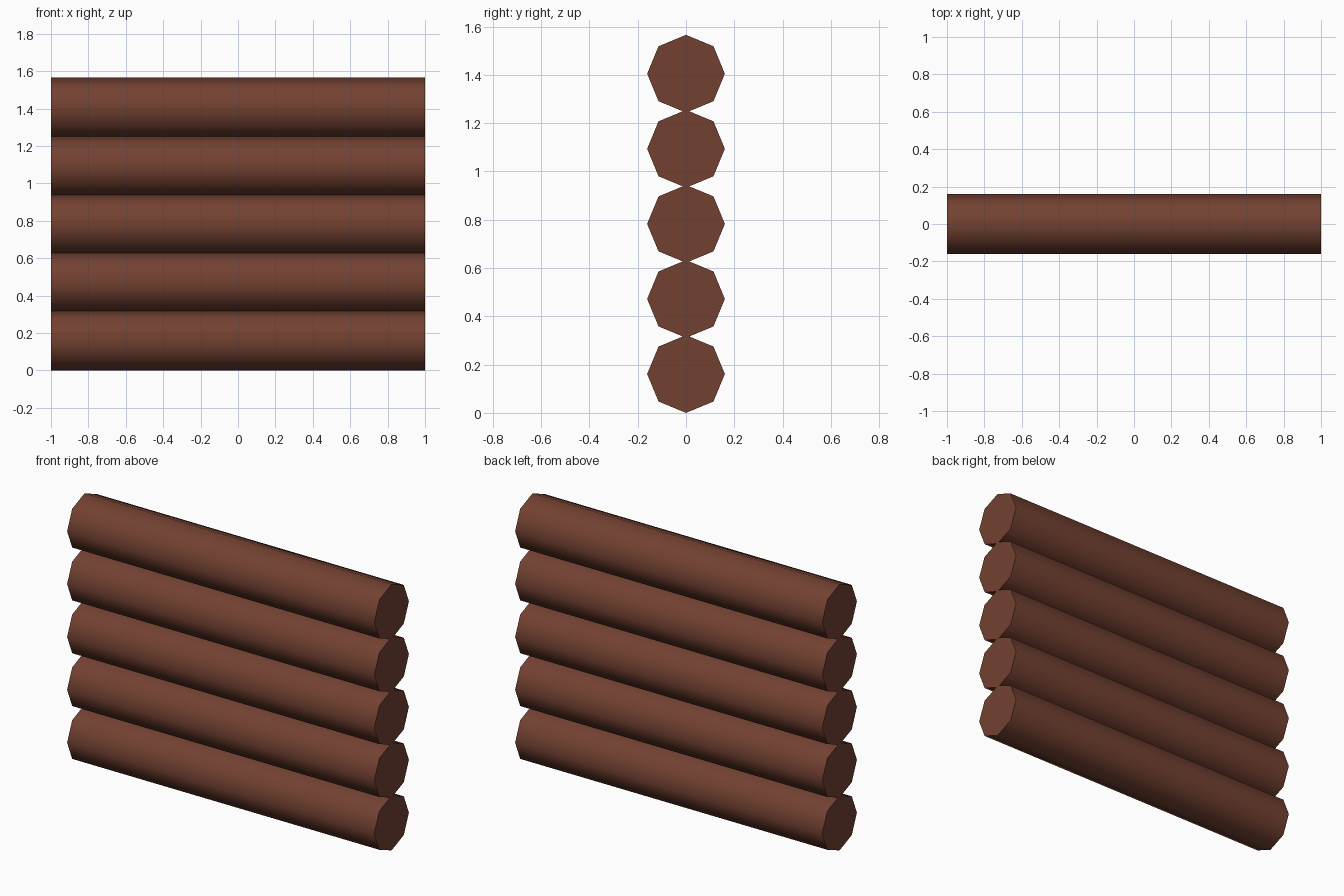
import bpy
import math

if "Cube" in bpy.data.objects:
    bpy.data.objects.remove(bpy.data.objects["Cube"])

RADIUS = 0.161
LENGTH = 2.0
SPACING = 0.311
COUNT = 5

bark = bpy.data.materials.new("brown_wood")
bark.diffuse_color = (0.170, 0.053, 0.031, 1.0)
bark.use_nodes = True
bark.node_tree.nodes["Principled BSDF"].inputs["Base Color"].default_value = bark.diffuse_color


def add_log(index):
    # Eight-sided log lying along x, with a corner pointing straight up
    bpy.ops.mesh.primitive_cylinder_add(
        vertices=8, radius=RADIUS, depth=LENGTH,
        location=(0, 0, RADIUS + index * SPACING),
        rotation=(0, math.pi / 2, 0))
    log = bpy.context.object
    log.name = f"wall_log_{index + 1}"
    log.data.materials.append(bark)
    # Rounded sides, crisp cut ends
    bpy.ops.object.shade_smooth_by_angle(angle=math.radians(60))


# Wall of stacked logs
for i in range(COUNT):
    add_log(i)
